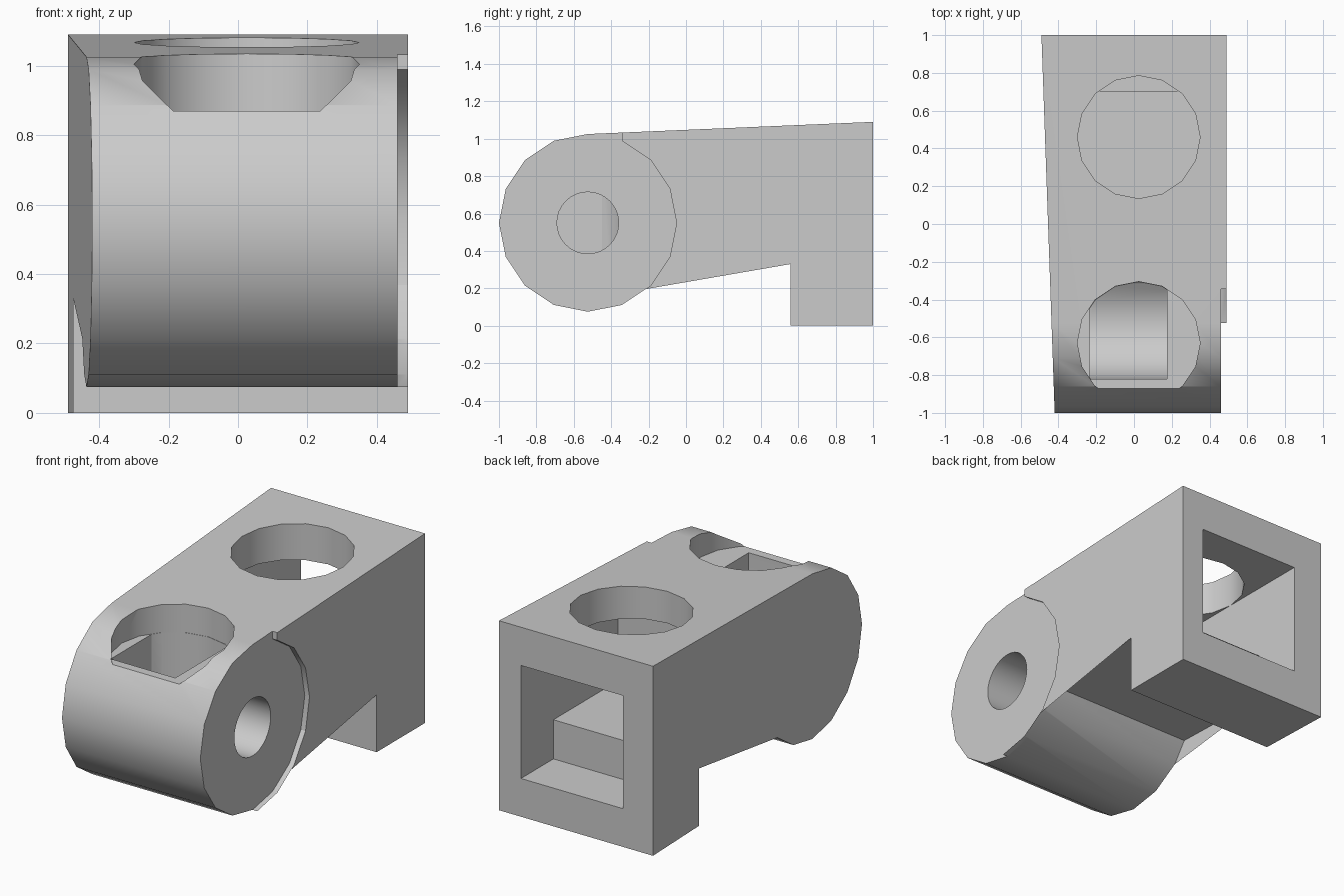
import bpy, bmesh, math

cube = bpy.data.objects.get("Cube")
if cube:
    bpy.data.objects.remove(cube, do_unlink=True)

grey = bpy.data.materials.new("light_grey")
grey.use_nodes = True
grey.diffuse_color = (0.6, 0.6, 0.6, 1)
grey.node_tree.nodes["Principled BSDF"].inputs["Base Color"].default_value = (0.6, 0.6, 0.6, 1)


def prism(name, points, low, high, axis):
    """Extrude a closed profile along x (points are y, z) or z (points are x, y)."""
    def place(p, h):
        return (h, p[0], p[1]) if axis == "x" else (p[0], p[1], h)
    bm = bmesh.new()
    base = bm.faces.new([bm.verts.new(place(p, low)) for p in points])
    ext = bmesh.ops.extrude_face_region(bm, geom=[base])
    top = [v for v in ext["geom"] if isinstance(v, bmesh.types.BMVert)]
    for v in top:
        v.co["xyz".index(axis)] = high
    bmesh.ops.recalc_face_normals(bm, faces=bm.faces)
    mesh = bpy.data.meshes.new(name)
    bm.to_mesh(mesh)
    bm.free()
    mesh.materials.append(grey)
    obj = bpy.data.objects.new(name, mesh)
    bpy.context.collection.objects.link(obj)
    return obj


def arc(cx, cy, r, start, end, steps):
    angles = [math.radians(start + (end - start) * i / steps) for i in range(steps + 1)]
    return [(cx + r * math.cos(a), cy + r * math.sin(a)) for a in angles]


def circle(cx, cy, r, sides):
    return arc(cx, cy, r, 0, 360, sides)[:-1]


def rect(a0, b0, a1, b1):
    return [(a0, b0), (a1, b0), (a1, b1), (a0, b1)]


def boolean(obj, tool, operation="DIFFERENCE"):
    """Apply a boolean and discard the cutter."""
    mod = obj.modifiers.new("cut", "BOOLEAN")
    mod.operation, mod.object, mod.solver = operation, tool, "EXACT"
    bpy.context.view_layer.objects.active = obj
    bpy.ops.object.modifier_apply(modifier=mod.name)
    bpy.data.objects.remove(tool, do_unlink=True)


# Barrel and rear block share one side profile
BY, BZ, BR = -0.525, 0.55, 0.475
profile = arc(BY, BZ, BR, 90, 337.5, 11)
profile += [(-0.13, 0.33), (0.56, 0.33), (0.56, 0), (1, 0), (1, 1.09)]
body = prism("hinge_block", profile, -0.49, 0.49, "x")

# Tapered side
for v in body.data.vertices:
    if v.co.x < 0:
        v.co.x = -0.455 - 0.035 * v.co.y

# Shallow step around the barrel end
edge = arc(BY, BZ, BR, 67.5, -90, 7)
step = edge + [(BY, -0.2), (-1.2, -0.2), (-1.2, 1.3), (edge[0][0], 1.3)]
boolean(body, prism("step_cutter", step, 0.46, 0.6, "x"))

# Stepped cavity open at the back
boolean(body, prism("cavity_cutter",
                    [(0.12, 0.445), (0.705, 0.445), (0.705, 0.22), (1.1, 0.22), (1.1, 0.87), (0.12, 0.87)],
                    -0.3, 0.35, "x"))

# Round opening in the roof and round recess over the barrel
HX, HR = 0.025, 0.325
boolean(body, prism("roof_cutter", circle(HX, 0.46, HR, 16), 0.7, 1.3, "z"))
boolean(body, prism("recess_cutter", circle(HX, -0.63, HR, 16), 0.87, 1.3, "z"))

# Deep shaft with a curved floor below the recess
shaft = prism("shaft_cutter", circle(HX, -0.63, HR - 0.002, 16), 0.1, 0.95, "z")
trough = arc(BY, BZ, 0.295, 180, 360, 8) + [(BY + 0.295, 1.2), (BY - 0.295, 1.2)]
boolean(shaft, prism("trough_cutter", trough, -0.235, 0.175, "x"), "INTERSECT")
boolean(body, shaft)

# Pin hole in the barrel end
boolean(body, prism("pin_cutter", circle(BY, BZ, 0.165, 32), 0.1, 0.6, "x"))

# Smooth curved walls, keep edges crisp
bpy.ops.object.select_all(action="DESELECT")
body.select_set(True)
bpy.context.view_layer.objects.active = body
bpy.ops.object.shade_smooth_by_angle(angle=math.radians(30))
normals = body.modifiers.new("weighted_normals", "WEIGHTED_NORMAL")
normals.keep_sharp = True
